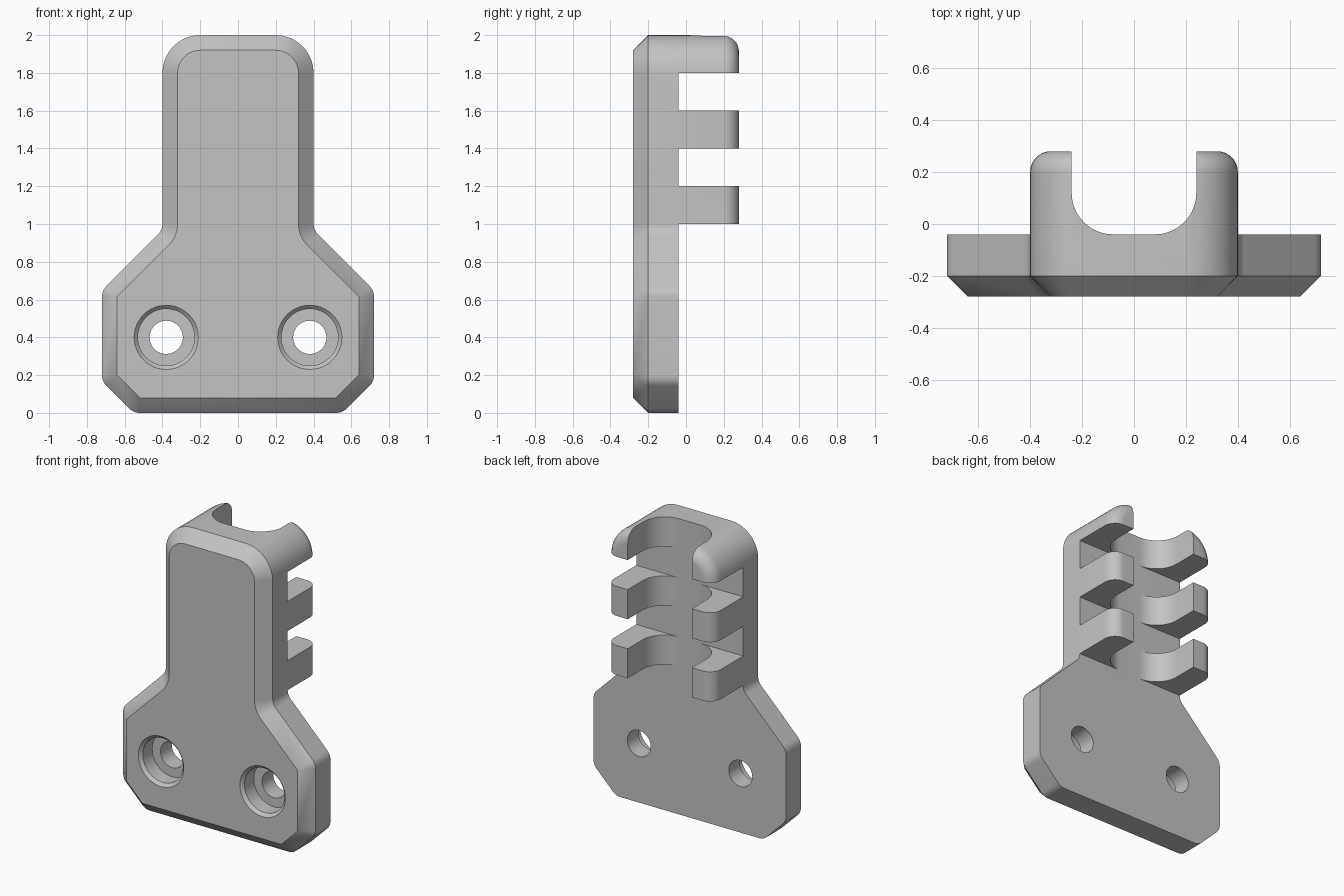
import bpy
import bmesh
from math import atan2, cos, pi, sin, tan
from mathutils import Matrix, Vector

default = bpy.data.objects.get("Cube")
if default:
    bpy.data.objects.remove(default, do_unlink=True)

grey = bpy.data.materials.new("plain grey")
grey.use_nodes = True
grey.diffuse_color = (0.55, 0.55, 0.55, 1)
grey.node_tree.nodes["Principled BSDF"].inputs["Base Color"].default_value = grey.diffuse_color


def loft(name, rings):
    """Skin a closed solid through rings of equal point count."""
    bm = bmesh.new()
    loops = [[bm.verts.new(p) for p in ring] for ring in rings]
    n = len(loops[0])
    for a, b in zip(loops, loops[1:]):
        for i in range(n):
            j = (i + 1) % n
            bm.faces.new((a[i], a[j], b[j], b[i]))
    bm.faces.new(loops[0])
    bm.faces.new(loops[-1])
    bmesh.ops.remove_doubles(bm, verts=bm.verts, dist=1e-5)
    bmesh.ops.recalc_face_normals(bm, faces=bm.faces)
    mesh = bpy.data.meshes.new(name)
    bm.to_mesh(mesh)
    bm.free()
    mesh.materials.append(grey)
    obj = bpy.data.objects.new(name, mesh)
    bpy.context.collection.objects.link(obj)
    return obj


def rounded(corners, inset=0.0, steps=10):
    """Offset a counter-clockwise polygon of (x, y, radius) inward and round it."""
    pts = [Vector(c[:2]) for c in corners]
    out = []
    for i, (p, c) in enumerate(zip(pts, corners)):
        d1 = (p - pts[i - 1]).normalized()
        d2 = (pts[(i + 1) % len(pts)] - p).normalized()
        n1, n2 = Vector((-d1.y, d1.x)), Vector((-d2.y, d2.x))
        turn = atan2(d1.x * d2.y - d1.y * d2.x, d1.dot(d2))
        side = 1 if turn > 0 else -1
        r = max(c[2] - side * inset, 0)
        corner = p + (n1 + n2) * inset / (1 + n1.dot(n2))
        start = corner - d1 * r * abs(tan(turn / 2))
        centre = start + n1 * r * side
        for k in range(steps + 1):
            out.append(centre + Matrix.Rotation(turn * k / steps, 2) @ (start - centre))
    return out


def mirrored(half):
    return half + [(-x, y, r) for x, y, r in reversed(half)]


# Body: front chamfer, straight sides, rounded rear edge
outline = mirrored([(0.553, 0, 0.08), (0.72, 0.167, 0.08), (0.72, 0.648, 0.08),
                    (0.40, 0.968, 0.08), (0.40, 2.0, 0.20)])
BACK, REAR, EDGE = -0.04, 0.28, 0.08
layers = [(-0.28, EDGE), (-0.20, 0)]
for k in range(9):
    a = k / 8 * pi / 2
    layers.append((REAR - EDGE + EDGE * sin(a), EDGE * (1 - cos(a))))
body = loft("clamp_bracket", [[(p.x, y, p.y) for p in rounded(outline, d)] for y, d in layers])

# Comb cutter: clears behind the foot and between the three pairs of arms
comb = [(0.5, -0.2), (0.5, 2.0 - 0.3), (REAR + 0.1, 1.8)]
comb = [(0.5, -0.2), (0.5, 1.8)]
for top in (1.8, 1.4):
    comb += [(BACK, top), (BACK, top - 0.2), (0.4, top - 0.2), (0.4, top - 0.4)]
comb += [(BACK, 1.0), (BACK, -0.2)]
cutters = [loft("arm_gap_cutter", [[(x, y, z) for y, z in comb] for x in (-1, 1)])]

# Channel cutter: round-bottomed groove between the arms
groove = [(-0.24, 0.5, 0), (-0.24, BACK, 0.16), (0.24, BACK, 0.16), (0.24, 0.5, 0)]
cutters.append(loft("channel_cutter", [[(p.x, p.y, z) for p in rounded(groove)]
                                       for z in (0.9, 2.2)]))

# Screw hole cutters: chamfered counterbore and through hole
steps = [(-0.30, 0.19), (-0.26, 0.15), (-0.16, 0.15), (-0.16, 0.088), (0.1, 0.088)]
for x in (-0.38, 0.38):
    cutters.append(loft("screw_hole_cutter", [
        [(x + r * cos(k * pi / 24), y, 0.4 + r * sin(k * pi / 24)) for k in range(48)]
        for y, r in steps]))

# Apply the cuts
bpy.context.view_layer.objects.active = body
body.select_set(True)
for cutter in cutters:
    cutter.hide_render = True
    mod = body.modifiers.new("cut", "BOOLEAN")
    mod.operation = "DIFFERENCE"
    mod.solver = "EXACT"
    mod.object = cutter
    bpy.ops.object.modifier_apply(modifier=mod.name)
    bpy.data.objects.remove(cutter, do_unlink=True)
bpy.ops.object.shade_smooth_by_angle(angle=pi / 6)
